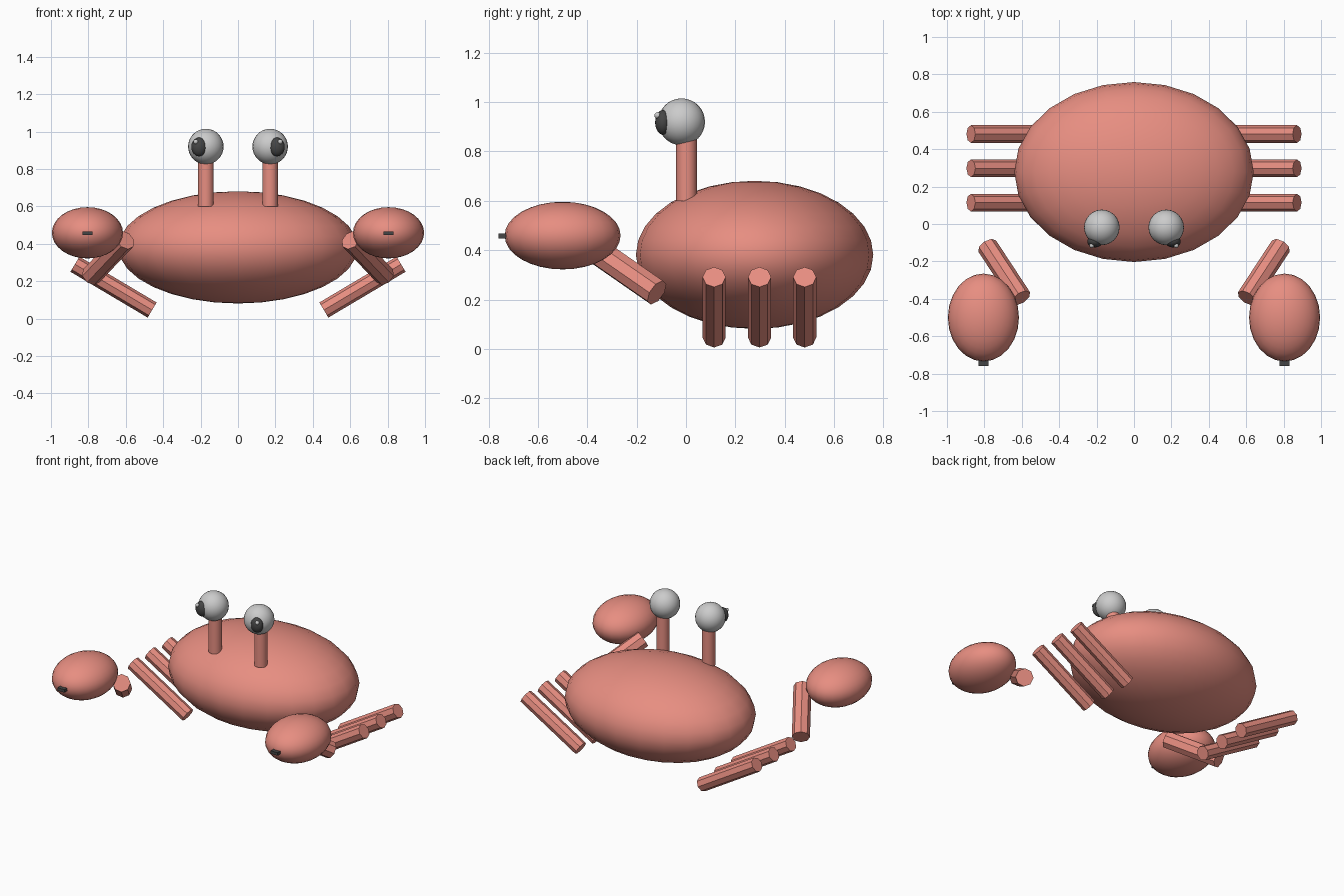
import bpy
from mathutils import Vector

if "Cube" in bpy.data.objects:
    bpy.data.objects.remove(bpy.data.objects["Cube"])


def material(name, rgb):
    m = bpy.data.materials.new(name)
    m.diffuse_color = (*rgb, 1)
    m.use_nodes = True
    m.node_tree.nodes["Principled BSDF"].inputs["Base Color"].default_value = m.diffuse_color
    return m


SHELL = material("shell", (0.80, 0.27, 0.22))
DARK = material("dark", (0.06, 0.06, 0.06))


def finish(name, mat):
    ob = bpy.context.object
    ob.name = name
    if mat:
        ob.data.materials.append(mat)
    bpy.ops.object.transform_apply(location=False, rotation=False, scale=True)
    bpy.ops.object.shade_smooth_by_angle()
    return ob


def ellipsoid(name, centre, radii, mat=None, segments=24, rings=16):
    bpy.ops.mesh.primitive_uv_sphere_add(segments=segments, ring_count=rings, radius=1, location=centre)
    bpy.context.object.scale = radii
    return finish(name, mat)


def rod(name, start, end, radius, mat=None, sides=8):
    a, b = Vector(start), Vector(end)
    bpy.ops.mesh.primitive_cylinder_add(vertices=sides, radius=radius, depth=(b - a).length,
                                        location=(a + b) / 2)
    bpy.context.object.rotation_euler = (b - a).to_track_quat('Z', 'Y').to_euler()
    return finish(name, mat)


# Body shell
ellipsoid("body", (0, 0.278, 0.381), (0.64, 0.481, 0.30), SHELL)

for side, s in (("left", -1), ("right", 1)):
    # Eye on a stalk, with pupil and glint
    rod(side + "_eye_stalk", (s * 0.172, 0.002, 0.60), (s * 0.172, 0.002, 0.88), 0.042, SHELL, 16)
    ellipsoid(side + "_eye", (s * 0.172, -0.018, 0.92), (0.095,) * 3)
    ellipsoid(side + "_pupil", (s * 0.208, -0.093, 0.918), (0.042, 0.032, 0.05), DARK)
    ellipsoid(side + "_glint", (s * 0.226, -0.115, 0.946), (0.013,) * 3, None, 12, 8)

    # Claw, its arm and the dark slit at its tip
    rod(side + "_arm", (s * 0.785, -0.118, 0.228), (s * 0.603, -0.395, 0.42), 0.056, SHELL)
    ellipsoid(side + "_claw", (s * 0.805, -0.50, 0.459), (0.19, 0.235, 0.137), SHELL)
    bpy.ops.mesh.primitive_cube_add(size=1, location=(s * 0.805, -0.73, 0.457))
    bpy.context.object.scale = (0.052, 0.06, 0.02)
    finish(side + "_claw_slit", DARK)

    # Three slanted walking legs
    for i, y in enumerate((0.114, 0.298, 0.481)):
        rod(f"{side}_leg_{i + 1}", (s * 0.872, y, 0.291), (s * 0.459, y, 0.046), 0.047, SHELL)
